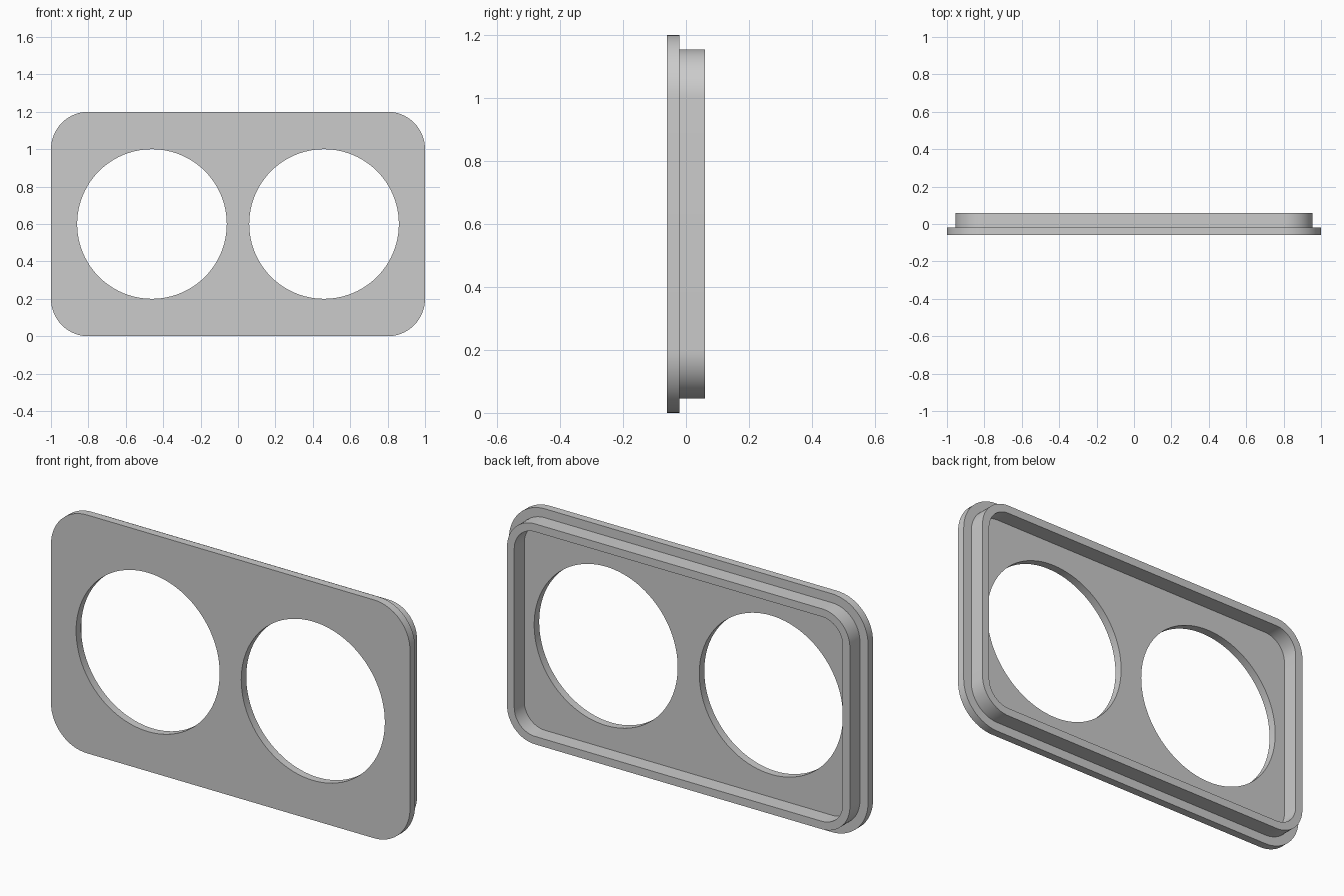
import bpy
import bmesh
from math import sin, cos, pi, radians

cube = bpy.data.objects.get("Cube")
if cube:
    bpy.data.objects.remove(cube, do_unlink=True)

WIDTH, HEIGHT, RADIUS = 2.0, 1.2, 0.2
FRONT, FLOOR, BACK = -0.06, -0.02, 0.06
LIP, WALL = 0.045, 0.04
HOLE_X, HOLE_R = 0.46, 0.4
CORNER_STEPS, HOLE_STEPS = 16, 96

bm = bmesh.new()


def close_loop(points):
    verts = [bm.verts.new(p) for p in points]
    edges = [bm.edges.new((verts[i - 1], verts[i])) for i in range(len(verts))]
    return verts, edges


def rounded_loop(inset, y):
    """Rounded rectangle in the xz plane, shrunk by inset."""
    r = RADIUS - inset
    points = []
    for q, (sx, sz) in enumerate([(1, 1), (-1, 1), (-1, -1), (1, -1)]):
        cx = sx * (WIDTH / 2 - RADIUS)
        cz = HEIGHT / 2 + sz * (HEIGHT / 2 - RADIUS)
        for i in range(CORNER_STEPS + 1):
            a = (q + i / CORNER_STEPS) * pi / 2
            points.append((cx + r * cos(a), y, cz + r * sin(a)))
    return close_loop(points)


def circle_loop(x, y):
    angles = [2 * pi * i / HOLE_STEPS for i in range(HOLE_STEPS)]
    return close_loop([(x + HOLE_R * cos(a), y, HEIGHT / 2 + HOLE_R * sin(a))
                       for a in angles])


def bridge(a, b):
    for i in range(len(a)):
        bm.faces.new((a[i - 1], a[i], b[i], b[i - 1]))


# Outer plate edge, stepped lip, raised back rim and its inner wall
profile = [(0, FRONT), (0, FLOOR), (LIP, FLOOR), (LIP, BACK),
           (LIP + WALL, BACK), (LIP + WALL, FLOOR)]
loops = [rounded_loop(inset, y) for inset, y in profile]
for (a, _), (b, _) in zip(loops, loops[1:]):
    bridge(a, b)

# Walls of the two round openings
front_edges, floor_edges = list(loops[0][1]), list(loops[-1][1])
for side in (-1, 1):
    near, near_edges = circle_loop(side * HOLE_X, FRONT)
    far, far_edges = circle_loop(side * HOLE_X, FLOOR)
    bridge(near, far)
    front_edges += near_edges
    floor_edges += far_edges

# Flat front face and recessed back face, both pierced by the openings
for edges, direction in ((front_edges, -1), (floor_edges, 1)):
    bmesh.ops.triangle_fill(bm, edges=edges, use_beauty=True,
                            normal=(0, direction, 0))
bmesh.ops.recalc_face_normals(bm, faces=bm.faces[:])

mesh = bpy.data.meshes.new("rimmed_plate")
bm.to_mesh(mesh)
bm.free()
plate = bpy.data.objects.new("rimmed_plate", mesh)
bpy.context.collection.objects.link(plate)

# Plain grey finish
grey = bpy.data.materials.new("plain_grey")
grey.use_nodes = True
colour = (0.6, 0.6, 0.6, 1)
grey.diffuse_color = colour
grey.node_tree.nodes["Principled BSDF"].inputs["Base Color"].default_value = colour
mesh.materials.append(grey)

# Smooth curved walls, crisp edges
bpy.ops.object.select_all(action="DESELECT")
plate.select_set(True)
bpy.context.view_layer.objects.active = plate
bpy.ops.object.shade_smooth_by_angle(angle=radians(30))
